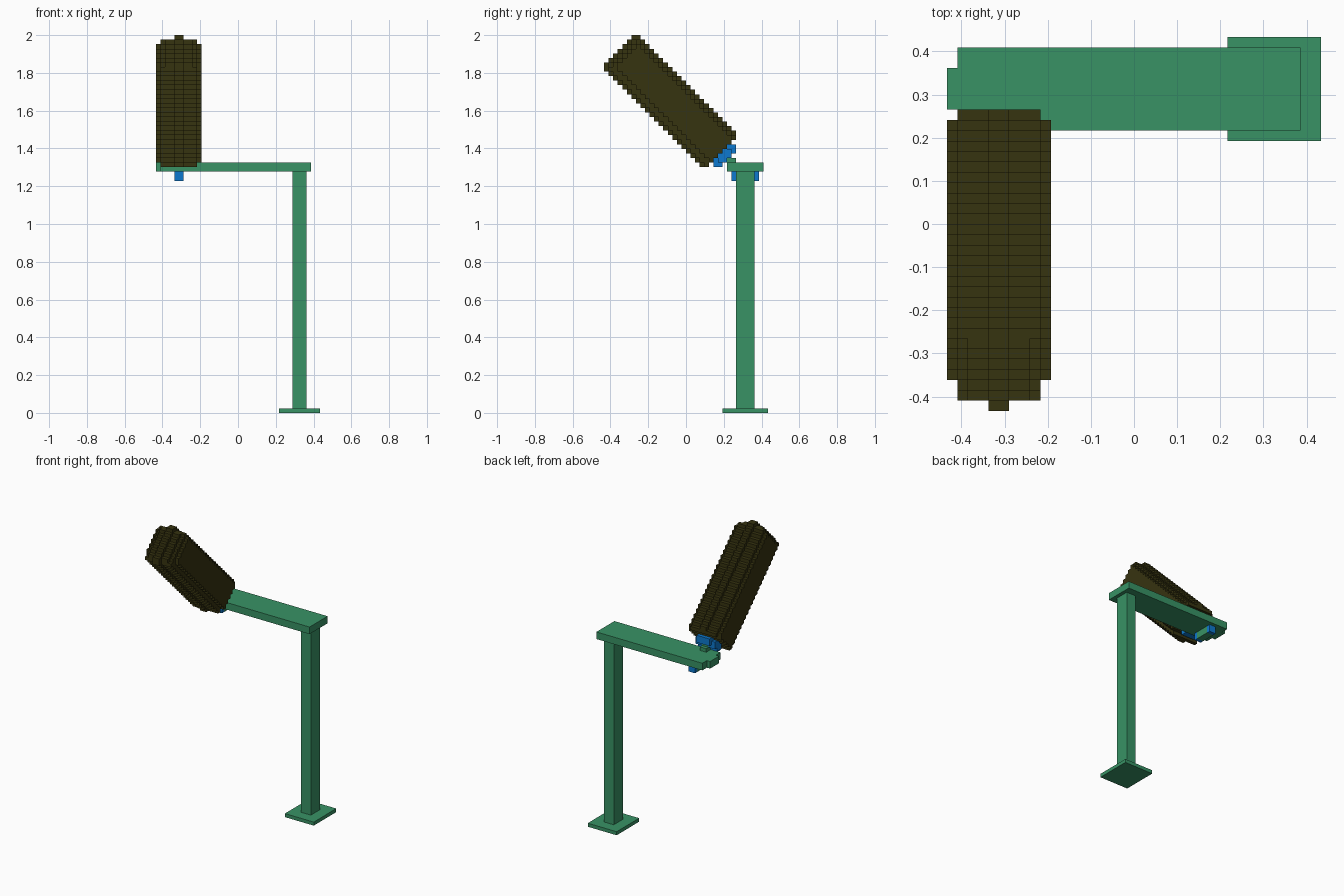
import bpy
import bmesh
from mathutils import Vector

cube = bpy.data.objects.get("Cube")
if cube:
    bpy.data.objects.remove(cube, do_unlink=True)

V = 2 / 83      # size of one block
AXIS = -13      # x of the lamp head's middle, in blocks


def material(name, rgb):
    m = bpy.data.materials.new(name)
    m.use_nodes = True
    m.diffuse_color = (*rgb, 1)
    m.node_tree.nodes["Principled BSDF"].inputs["Base Color"].default_value = (*rgb, 1)
    return m


green = material("green", (0.04, 0.29, 0.13))
olive = material("dark olive", (0.037, 0.033, 0.005))
blue = material("blue", (0.004, 0.19, 0.62))


def finish(name, bm, mat):
    mesh = bpy.data.meshes.new(name)
    bm.to_mesh(mesh)
    bm.free()
    mesh.materials.append(mat)
    bpy.context.collection.objects.link(bpy.data.objects.new(name, mesh))


def box(name, mat, lo, hi):
    """Box between two corners given in blocks."""
    lo, hi = Vector(lo) * V, Vector(hi) * V
    bm = bmesh.new()
    bmesh.ops.create_cube(bm, size=1)
    for v in bm.verts:
        v.co = (lo + hi) / 2 + v.co * (hi - lo)
    finish(name, bm, mat)


def stepped(name, mat, half_width, limits, floor=0):
    """Stepped solid tilted 45 degrees. limits(d) gives the allowed
    range across (y+z) and along (z-y) for a column d from the axis."""
    cells = set()
    for x in range(AXIS - half_width, AXIS + half_width):
        a0, a1, b0, b1 = limits(abs(x + 0.5 - AXIS))
        for across in range(a0, a1 + 1):
            for along in range(b0, b1 + 1):
                if (across - 1 + along) % 2 == 0:
                    z = (across - 1 + along) // 2
                    if z >= floor:
                        cells.add((x, z - along, z))
    bm = bmesh.new()
    corners = {}

    def vert(p):
        if p not in corners:
            corners[p] = bm.verts.new(Vector(p) * V)
        return corners[p]

    # Keep only the outer faces of the blocks
    for c in cells:
        for i in range(3):
            j, k = (i + 1) % 3, (i + 2) % 3
            for side in (0, 1):
                near = list(c)
                near[i] += 2 * side - 1
                if tuple(near) in cells:
                    continue
                ring = []
                for dj, dk in ((0, 0), (1, 0), (1, 1), (0, 1)):
                    p = list(c)
                    p[i] += side
                    p[j] += dj
                    p[k] += dk
                    ring.append(vert(tuple(p)))
                bm.faces.new(ring if side else ring[::-1])
    finish(name, bm, mat)


# Stand
box("base_plate", green, (9, 8, 0), (18, 18, 1))
box("post", green, (12, 11, 1), (15, 15, 53))
box("arm", green, (-17, 9, 53), (16, 17, 55))
box("arm_tip", green, (-18, 11, 53), (-17, 15, 55))

# Pivot pin under the arm
box("pin_core", green, (-14, 11, 51), (-12, 15, 53))
for name, y in (("pin_front_cap", 10), ("pin_back_cap", 15)):
    box(name, blue, (-14, y, 51), (-12, y + 1, 53))


# Tilted head with rounded edges
def head_limits(d):
    if d < 1:
        return 58, 72, 50, 94
    if d < 3:
        return 59, 71, 50, 93
    if d < 4:
        return 59, 71, 50, 92
    return 61, 70, 50, 91


stepped("head", olive, 5, head_limits)

# Neck and collar joining head and arm
stepped("neck", green, 1, lambda d: (64, 66, 45, 47), floor=55)
stepped("collar", blue, 3,
        lambda d: (61, 69, 47, 49) if d < 2 else (63, 67, 47, 49), floor=54)
